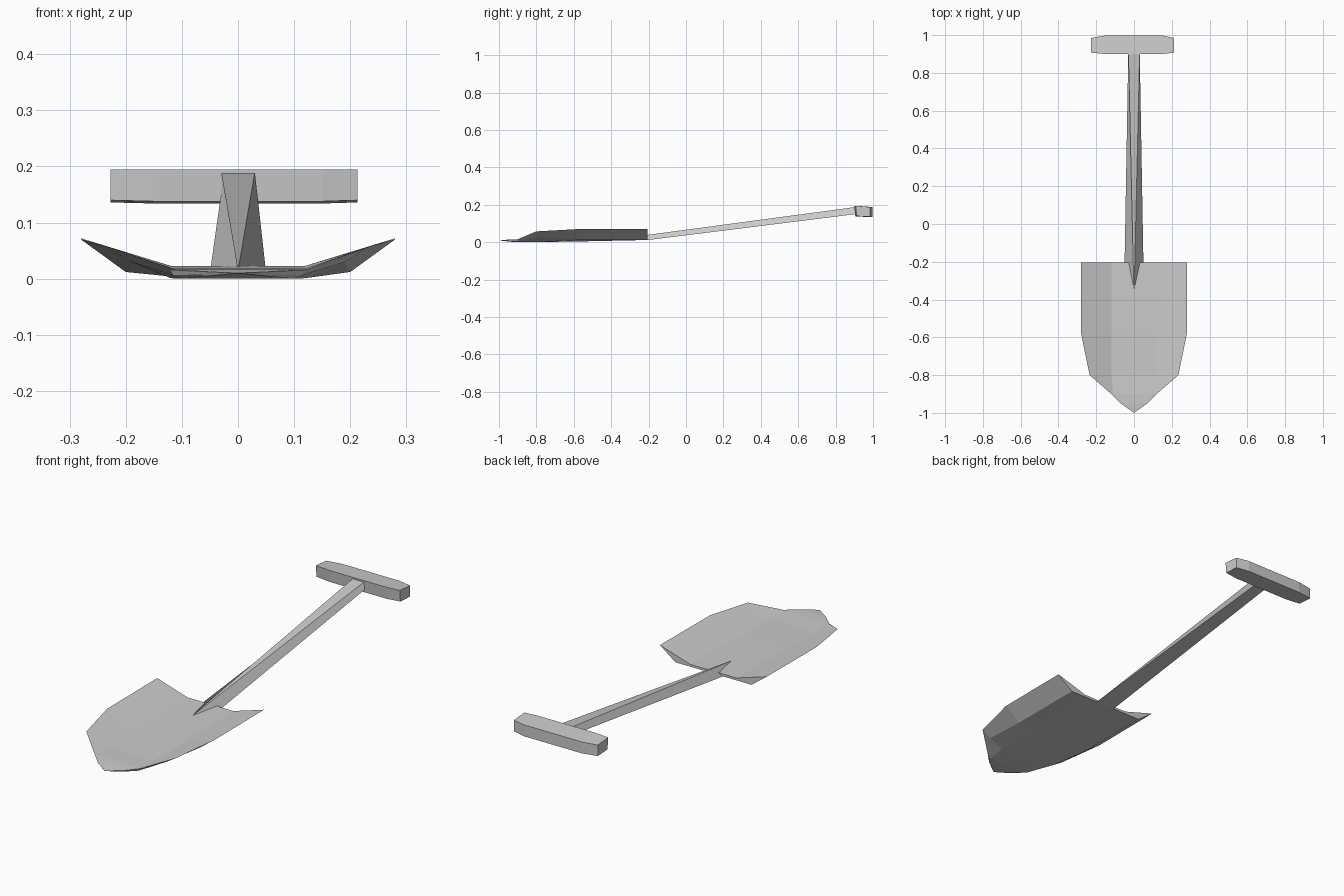
import bpy, bmesh

cube = bpy.data.objects.get("Cube")
if cube:
    bpy.data.objects.remove(cube)

grey = bpy.data.materials.new("light grey")
grey.use_nodes = True
COLOUR = (0.6, 0.6, 0.6, 1)
grey.diffuse_color = COLOUR
grey.node_tree.nodes["Principled BSDF"].inputs["Base Color"].default_value = COLOUR


def loft(name, rings, tip=None):
    """Skin equal-length closed rings, capping the ends or closing to a tip."""
    bm = bmesh.new()
    loops = [[bm.verts.new(p) for p in ring] for ring in rings]
    n = len(loops[0])
    for a, b in zip(loops, loops[1:]):
        for i in range(n):
            j = (i + 1) % n
            bm.faces.new((a[i], a[j], b[j], b[i]))
    bm.faces.new(loops[0])
    if tip:
        end = bm.verts.new(tip)
        for i in range(n):
            bm.faces.new((loops[-1][i], loops[-1][(i + 1) % n], end))
    else:
        bm.faces.new(loops[-1])
    bmesh.ops.recalc_face_normals(bm, faces=bm.faces)
    mesh = bpy.data.meshes.new(name)
    bm.to_mesh(mesh)
    bm.free()
    mesh.materials.append(grey)
    obj = bpy.data.objects.new(name, mesh)
    bpy.context.collection.objects.link(obj)


def blade_ring(y, edge, top, keel, under):
    """Mirrored dish section: rim, upper fold, lower bend and lower fold."""
    half = [(*top,), (*edge,), (*keel,), (*under,)]
    right = [(x, y, z) for x, z in half]
    left = [(-x, y, z) for x, z in reversed(half)]
    return right + left


# Dished blade, narrowing to a point
loft("blade", [
    blade_ring(-0.205, (0.28, 0.072), (0.12, 0.023), (0.20, 0.012), (0.12, 0.012)),
    blade_ring(-0.58, (0.28, 0.07), (0.12, 0.018), (0.20, 0.012), (0.12, 0.004)),
    blade_ring(-0.80, (0.235, 0.058), (0.12, 0.014), (0.19, 0.03), (0.12, 0.001)),
    blade_ring(-0.90, (0.12, 0.016), (0.11, 0.016), (0.115, 0.006), (0.10, 0.0)),
    blade_ring(-0.95, (0.07, 0.013), (0.065, 0.014), (0.065, 0.008), (0.06, 0.004)),
], tip=(0, -1, 0.01))

# Shaft whose upper face tapers to a point on the blade
loft("shaft", [
    [(-0.03, 0.92, 0.19), (0.03, 0.92, 0.19), (0.03, 0.92, 0.152), (-0.03, 0.92, 0.152)],
    [(-0.001, -0.35, 0.02), (0.001, -0.35, 0.02), (0.05, -0.21, 0.011), (-0.05, -0.21, 0.011)],
])


def grip_ring(x, front, back, low):
    return [(x, front - 0.005, 0.195), (x, back, 0.188),
            (x, back, low), (x, front, low + 0.004)]


# Cross grip, slightly bowed and chamfered at the ends
loft("grip", [
    grip_ring(-0.227, 0.912, 0.985, 0.136),
    grip_ring(-0.15, 0.905, 0.998, 0.134),
    grip_ring(0.15, 0.905, 0.998, 0.134),
    grip_ring(0.213, 0.912, 0.985, 0.136),
])
